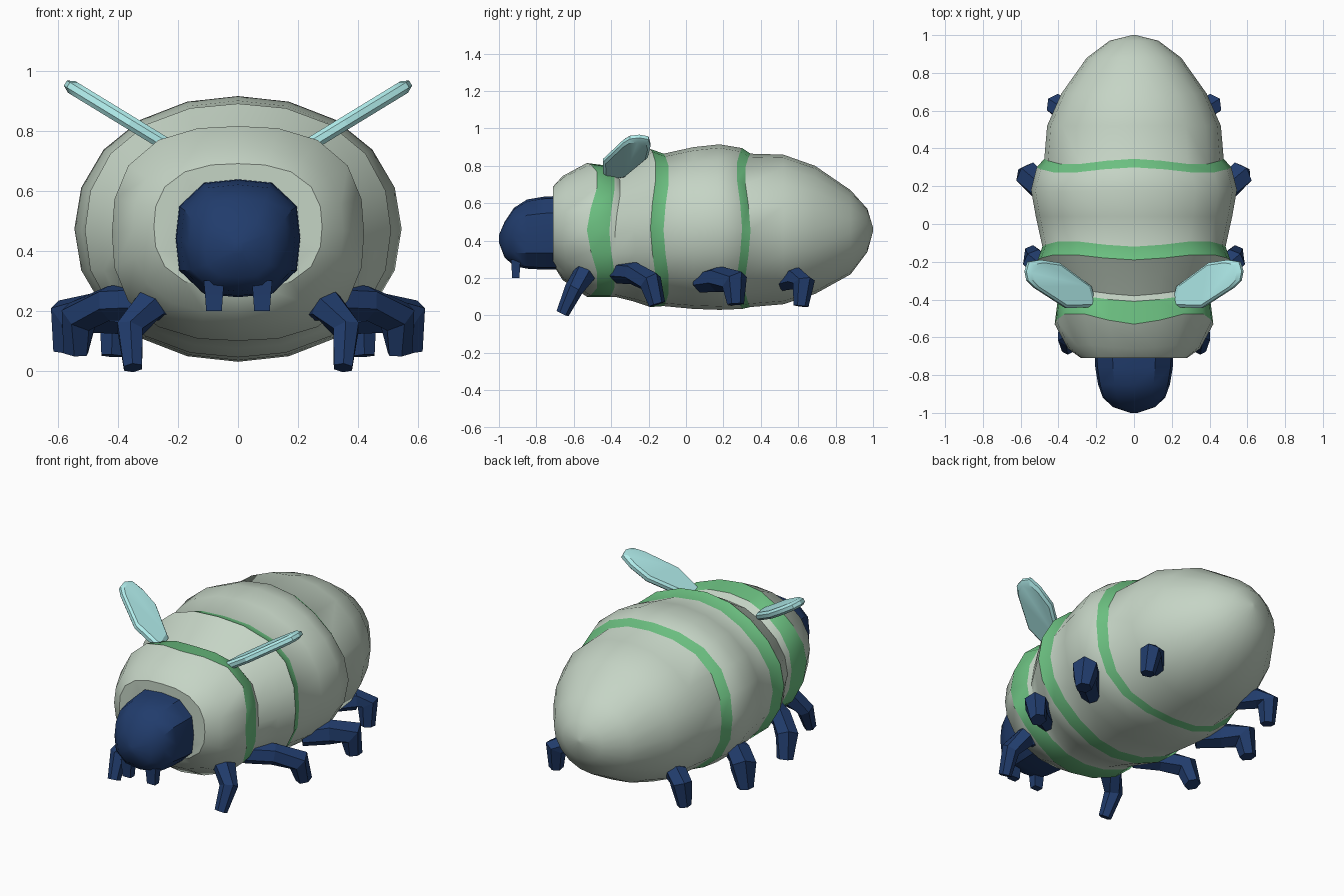
import bpy, bmesh
from math import sin, cos, pi, radians
from mathutils import Vector

if "Cube" in bpy.data.objects:
    bpy.data.objects.remove(bpy.data.objects["Cube"])


def material(name, rgb):
    m = bpy.data.materials.new(name)
    m.diffuse_color = (*rgb, 1)
    m.use_nodes = True
    m.node_tree.nodes["Principled BSDF"].inputs["Base Color"].default_value = m.diffuse_color
    return m


PALE = material("pale", (0.56, 0.66, 0.56))
GREEN = material("green", (0.15, 0.53, 0.22))
NAVY = material("navy", (0.015, 0.045, 0.15))
AQUA = material("aqua", (0.44, 0.85, 0.84))


def finish(bm, name, mats, angle=None):
    bmesh.ops.recalc_face_normals(bm, faces=bm.faces)
    me = bpy.data.meshes.new(name)
    bm.to_mesh(me)
    bm.free()
    for m in mats:
        me.materials.append(m)
    ob = bpy.data.objects.new(name, me)
    bpy.context.collection.objects.link(ob)
    if angle:
        bpy.ops.object.select_all(action='DESELECT')
        ob.select_set(True)
        bpy.context.view_layer.objects.active = ob
        bpy.ops.object.shade_smooth_by_angle(angle=radians(angle))
    return ob


def loft(bm, rings, colours=None):
    """Bridge closed loops of points and cap both ends."""
    vs = [[bm.verts.new(p) for p in r] for r in rings]
    n = len(vs[0])
    for k, (a, b) in enumerate(zip(vs, vs[1:])):
        for i in range(n):
            j = (i + 1) % n
            f = bm.faces.new((a[i], a[j], b[j], b[i]))
            f.material_index = colours[k] if colours else 0
    bm.faces.new(vs[0])
    bm.faces.new(vs[-1])


def oval(y, hw, zb, zt, power, wave, n):
    """Upright superellipse ring; wave shifts its diagonals along y."""
    pts = []
    for i in range(n):
        t = 2 * pi * i / n
        c, s = cos(t), sin(t)
        r = (abs(c) ** power + abs(s) ** power) ** (-1 / power)
        pts.append((hw * r * c, y + wave * sin(2 * t) ** 2,
                    (zt + zb) / 2 + (zt - zb) / 2 * r * s))
    return pts


# Body: y, half width, bottom, top, roundness, wave, colour of the next strip
body = [
    (-0.71, 0.28, 0.27, 0.69, 2.6, 0.00, 0),
    (-0.66, 0.35, 0.19, 0.745, 2.6, 0.02, 0),
    (-0.53, 0.42, 0.10, 0.815, 2.6, 0.06, 1),
    (-0.41, 0.405, 0.10, 0.80, 2.5, 0.03, 0),
    (-0.38, 0.40, 0.10, 0.77, 2.4, 0.03, 0),
    (-0.28, 0.46, 0.075, 0.83, 2.3, 0.03, 0),
    (-0.19, 0.51, 0.045, 0.89, 2.2, 0.03, 1),
    (-0.12, 0.485, 0.05, 0.865, 2.2, 0.03, 0),
    (0.04, 0.52, 0.035, 0.90, 2.1, 0.00, 0),
    (0.18, 0.545, 0.03, 0.915, 2.1, -0.01, 0),
    (0.30, 0.515, 0.035, 0.895, 2.1, -0.03, 1),
    (0.345, 0.475, 0.045, 0.865, 2.1, -0.03, 0),
    (0.52, 0.46, 0.06, 0.86, 2.1, 0.00, 0),
    (0.69, 0.385, 0.115, 0.80, 2.1, 0.00, 0),
    (0.88, 0.25, 0.22, 0.67, 2.0, 0.00, 0),
    (0.97, 0.13, 0.34, 0.57, 2.0, 0.00, 0),
    (1.00, 0.01, 0.45, 0.47, 2.0, 0.00, 0),
]
bm = bmesh.new()
loft(bm, [oval(*r[:6], 20) for r in body], [r[6] for r in body])
finish(bm, "body", [PALE, GREEN], 35)

# Head
head = [
    (-0.66, 0.21, 0.245, 0.64), (-0.76, 0.205, 0.245, 0.635),
    (-0.85, 0.19, 0.25, 0.62), (-0.92, 0.165, 0.265, 0.575),
    (-0.97, 0.11, 0.31, 0.50), (-1.00, 0.02, 0.39, 0.43),
]
bm = bmesh.new()
loft(bm, [oval(*r, 3.0, 0, 12) for r in head])
finish(bm, "head", [NAVY], 35)


def limb(name, path, side):
    """Six-sided tube through (x, y, z, radius) points."""
    pts = [Vector((p[0] * side, p[1], p[2])) for p in path]
    rings = []
    for i, p in enumerate(pts):
        d = (pts[min(i + 1, len(pts) - 1)] - pts[max(i - 1, 0)]).normalized()
        u = d.cross(Vector((side * 0.5, -0.8, 0.2))).normalized()
        v = d.cross(u)
        r = path[i][3]
        rings.append([p + r * (cos(k * pi / 3) * u + sin(k * pi / 3) * v)
                      for k in range(6)])
    bm = bmesh.new()
    loft(bm, rings)
    finish(bm, name, [NAVY])


legs = {
    "front_leg": [(0.20, -0.50, 0.23, 0.06), (0.29, -0.54, 0.225, 0.065),
                  (0.36, -0.60, 0.14, 0.05), (0.35, -0.66, 0.01, 0.035)],
    "second_leg": [(0.30, -0.36, 0.23, 0.06), (0.43, -0.28, 0.225, 0.06),
                   (0.53, -0.19, 0.18, 0.065), (0.54, -0.155, 0.06, 0.045)],
    "third_leg": [(0.36, 0.08, 0.18, 0.06), (0.47, 0.17, 0.195, 0.07),
                  (0.56, 0.26, 0.18, 0.075), (0.575, 0.265, 0.06, 0.045)],
    "rear_leg": [(0.27, 0.52, 0.18, 0.05), (0.36, 0.59, 0.20, 0.06),
                 (0.41, 0.63, 0.18, 0.06), (0.42, 0.615, 0.05, 0.04)],
}

# Wing outline in plan (x, y), lying on a plane that rises outwards
outline = [(0.20, -0.44), (0.23, -0.33), (0.40, -0.205), (0.50, -0.19),
           (0.56, -0.20), (0.575, -0.25), (0.565, -0.30), (0.53, -0.335),
           (0.36, -0.445)]
centre = Vector((0.40, -0.32))

for side, label in ((1, "right"), (-1, "left")):
    for name, path in legs.items():
        limb(f"{label}_{name}", path, side)

    # Wings with thinned edges
    rings = []
    for h, k in ((-0.023, 0.88), (-0.01, 1), (0.01, 1), (0.023, 0.88)):
        ring = []
        for x, y in outline:
            q = centre + (Vector((x, y)) - centre) * k
            z = 0.76 + 0.61 * (q.x - 0.25)
            ring.append(((q.x - 0.52 * h) * side, q.y, z + 0.85 * h))
        rings.append(ring)
    bm = bmesh.new()
    loft(bm, rings)
    finish(bm, f"{label}_wing", [AQUA], 30)

    # Mandibles
    bm = bmesh.new()
    loft(bm, [[((0.08 + a * w) * side, -0.91 + b * w * 0.75, z)
               for a, b in ((-1, -1), (1, -1), (1, 1), (-1, 1))]
              for z, w in ((0.30, 0.034), (0.255, 0.03), (0.20, 0.026))])
    finish(bm, f"{label}_mandible", [NAVY])
